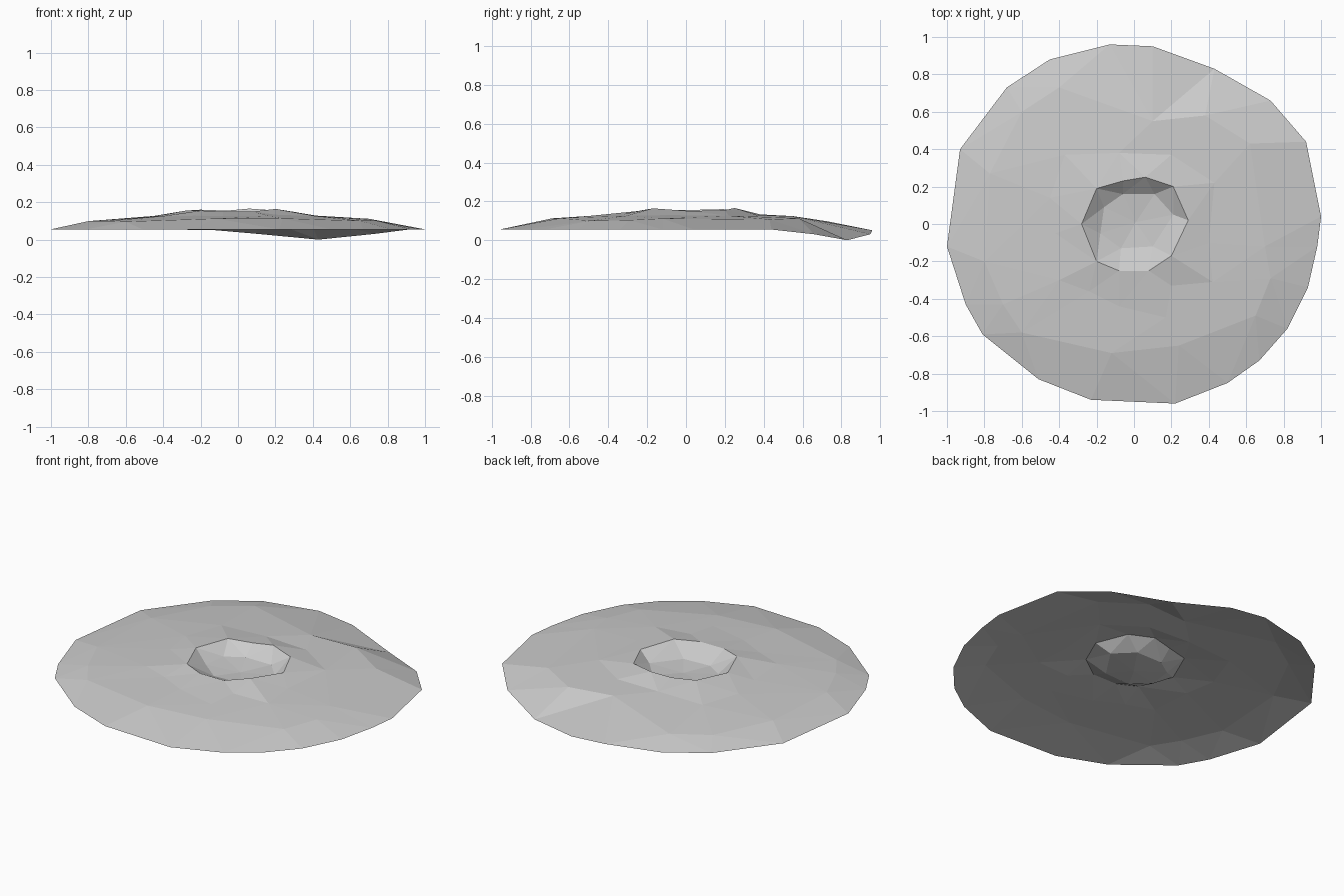
import bpy
from mathutils import Vector
from mathutils.geometry import delaunay_2d_cdt

default_cube = bpy.data.objects.get("Cube")
if default_cube:
    bpy.data.objects.remove(default_cube, do_unlink=True)

SCALE = 0.01  # plan points below are in hundredths of a unit


def make_material(name, colour):
    material = bpy.data.materials.new(name)
    material.use_nodes = True
    material.diffuse_color = colour
    material.node_tree.nodes["Principled BSDF"].inputs["Base Color"].default_value = colour
    return material


def slope_height(x, y):
    """Height of the gently domed outer slope, falling away from the lip."""
    profile = [(25, 15.5), (42, 12.8), (60, 12.3), (82, 10), (100, 5.5)]
    radius = Vector((x, y)).length
    for (r0, z0), (r1, z1) in zip(profile, profile[1:]):
        if radius <= r1:
            return z0 + (z1 - z0) * (radius - r0) / (r1 - r0)
    return profile[-1][1]


def edge_height(x, y):
    """Outer edge is level except for a sag at the back left."""
    distance = (Vector((x, y)) - Vector((43, 83))).length
    return 5.5 - 5.5 * max(0, 1 - distance / 62)


# Irregular outer edge, counter-clockwise
outer_edge = [(100, 4), (92, 44), (73, 66), (43, 83), (10, 95), (-13, 96),
              (-45, 88), (-68, 73), (-93, 40), (-100, -12), (-90, -43),
              (-81, -59), (-51, -83), (-23, -94), (22, -96), (50, -85),
              (67, -73), (82, -56), (93, -34), (98, -12)]

# Scattered facet corners on the outer slope
slope_points = [(-77, 27), (-60, 60), (-40, 73), (-37, 37), (10, 55), (38, 58),
                (62, 43), (20, 37), (-8, 38), (43, 22), (40, -10), (70, -12),
                (73, -29), (65, -49), (24, -65), (-12, -69), (-60, -58),
                (-70, -43), (-80, -20), (-42, -5), (-40, -30), (-24, -36),
                (-8, -44), (17, -50), (20, -33), (42, -31), (-45, 14)]

# Raised lip of the crater: x, y, height
lip = [(29, 2, 15), (21, 20, 15.5), (6, 25, 16.6), (-6, 23, 15.5),
       (-20, 19, 16), (-28, 0, 15.5), (-20, -20, 15.5), (-8, -25, 15),
       (8, -25, 15), (20, -17, 16.4)]

# Sunken crater floor: x, y, height
floor_ring = [(21, 5, 10), (11, 16, 9.5), (-6, 16, 9.5), (-16, 9, 10),
              (-18, -5, 10), (-7, -13, 9), (10, -12, 9)]
floor_centre = [(1, 1, 8)]

# Gather all corners, constraining the closed rings as edges
corners, ring_edges = [], []


def add_points(points, height=None, closed=False):
    start = len(corners)
    for point in points:
        z = height(*point) if height else point[2]
        corners.append(Vector((point[0], point[1], z)) * SCALE)
    if closed:
        count = len(points)
        ring_edges.extend((start + i, start + (i + 1) % count) for i in range(count))


add_points(outer_edge, edge_height, closed=True)
add_points(slope_points, slope_height)
add_points(lip, closed=True)
add_points(floor_ring, closed=True)
add_points(floor_centre)

# Triangulate in plan, then lift each corner to its height
plan, _, faces, sources, _, _ = delaunay_2d_cdt(
    [corner.xy for corner in corners], ring_edges, [], 1, 0.0001)
vertices = [(p.x, p.y, corners[ids[0]].z) for p, ids in zip(plan, sources)]

mesh = bpy.data.meshes.new("crater_ground")
mesh.from_pydata(vertices, [], faces)
mesh.update()
mesh.materials.append(make_material("stone grey", (0.6, 0.6, 0.6, 1)))

crater = bpy.data.objects.new("crater_ground", mesh)
bpy.context.collection.objects.link(crater)
